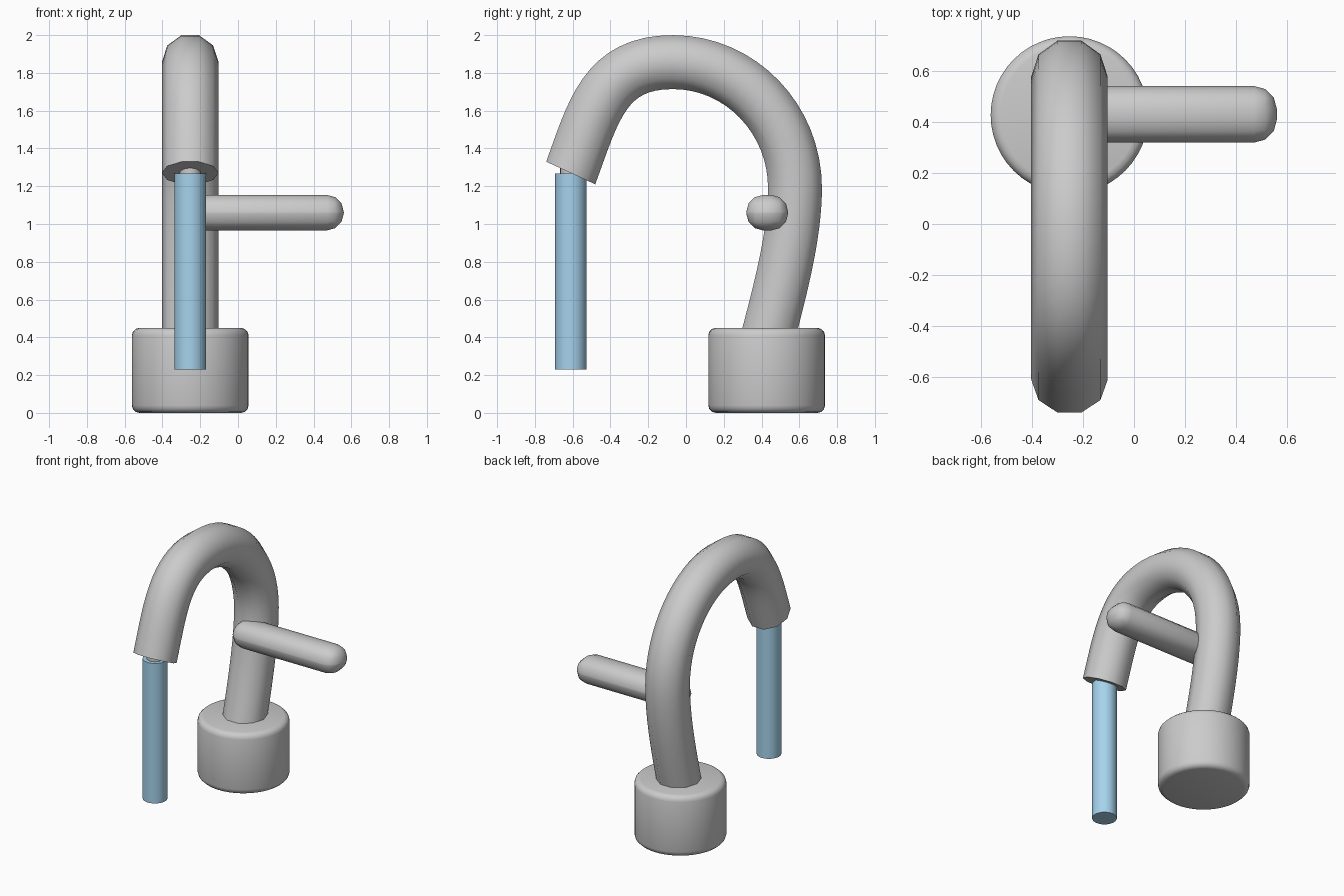
import bpy, bmesh, math
from mathutils import Vector
from mathutils.geometry import interpolate_bezier

if "Cube" in bpy.data.objects:
    bpy.data.objects.remove(bpy.data.objects["Cube"])

CX = -0.253  # shared centre plane of base, spout and stream


def smooth(obj, angle):
    bpy.ops.object.select_all(action='DESELECT')
    obj.select_set(True)
    bpy.context.view_layer.objects.active = obj
    bpy.ops.object.shade_smooth_by_angle(angle=math.radians(angle))


def apply_bevel(obj, width, segments):
    mod = obj.modifiers.new("bevel", 'BEVEL')
    mod.width = width
    mod.segments = segments
    mod.limit_method = 'ANGLE'
    bpy.context.view_layer.objects.active = obj
    bpy.ops.object.modifier_apply(modifier=mod.name)


def cylinder(name, y, radius, z0, z1, sides=32):
    bpy.ops.mesh.primitive_cylinder_add(vertices=sides, radius=radius, depth=z1 - z0,
                                        location=(CX, y, (z0 + z1) / 2))
    obj = bpy.context.object
    obj.name = name
    return obj


# round base with softened rims
base = cylinder("base", 0.427, 0.309, 0.0, 0.45, 48)
apply_bevel(base, 0.04, 3)
smooth(base, 40)

# spout: ten-sided tube swept along a bezier path in the yz plane
# each segment: start, start handle, end handle, end as (y, z)
segments = [
    ((0.42, 0.35), (0.49, 0.62), (0.577, 0.93), (0.577, 1.19)),
    ((0.577, 1.19), (0.577, 1.555), (0.29, 1.857), (-0.07, 1.857)),
    ((-0.07, 1.857), (-0.43, 1.857), (-0.49, 1.60), (-0.61, 1.27)),
]
path = []
for seg in segments:
    pts = interpolate_bezier(*[Vector((0, y, z)) for y, z in seg], 17)
    path += pts if not path else pts[1:]

bm = bmesh.new()
rings = []
for i, p in enumerate(path):
    t = (path[min(i + 1, len(path) - 1)] - path[max(i - 1, 0)]).normalized()
    if i == len(path) - 1:
        t = Vector((0, -0.419, -0.908))  # angled outlet cut
    side = Vector((1, 0, 0))
    up = t.cross(side)
    rings.append([bm.verts.new(p + Vector((CX, 0, 0)) + 0.15 * (
        side * math.cos(k * math.tau / 10) + up * math.sin(k * math.tau / 10)))
        for k in range(10)])
for a, b in zip(rings, rings[1:]):
    for k in range(10):
        n = (k + 1) % 10
        bm.faces.new((a[k], a[n], b[n], b[k]))
bm.faces.new(rings[0])
bm.faces.new(rings[-1])
bmesh.ops.recalc_face_normals(bm, faces=bm.faces)
mesh = bpy.data.meshes.new("spout")
bm.to_mesh(mesh)
bm.free()
spout = bpy.data.objects.new("spout", mesh)
bpy.context.collection.objects.link(spout)
smooth(spout, 50)

# small nozzle emerging from the outlet
nozzle = cylinder("nozzle", -0.61, 0.056, 1.22, 1.33, 24)
smooth(nozzle, 40)

# water stream
stream = cylinder("water_stream", -0.61, 0.083, 0.23, 1.267, 32)
smooth(stream, 40)
water = bpy.data.materials.new("water")
water.diffuse_color = (0.38, 0.65, 0.84, 1)
water.use_nodes = True
water.node_tree.nodes["Principled BSDF"].inputs["Base Color"].default_value = water.diffuse_color
stream.data.materials.append(water)

# side handle: fully rounded bar
bpy.ops.mesh.primitive_cube_add(size=1, location=(0.125, 0.43, 1.06))
handle = bpy.context.object
handle.name = "handle"
handle.scale = (0.87, 0.222, 0.188)
bpy.ops.object.transform_apply(location=False, rotation=False, scale=True)
apply_bevel(handle, 0.09, 3)
smooth(handle, 50)
